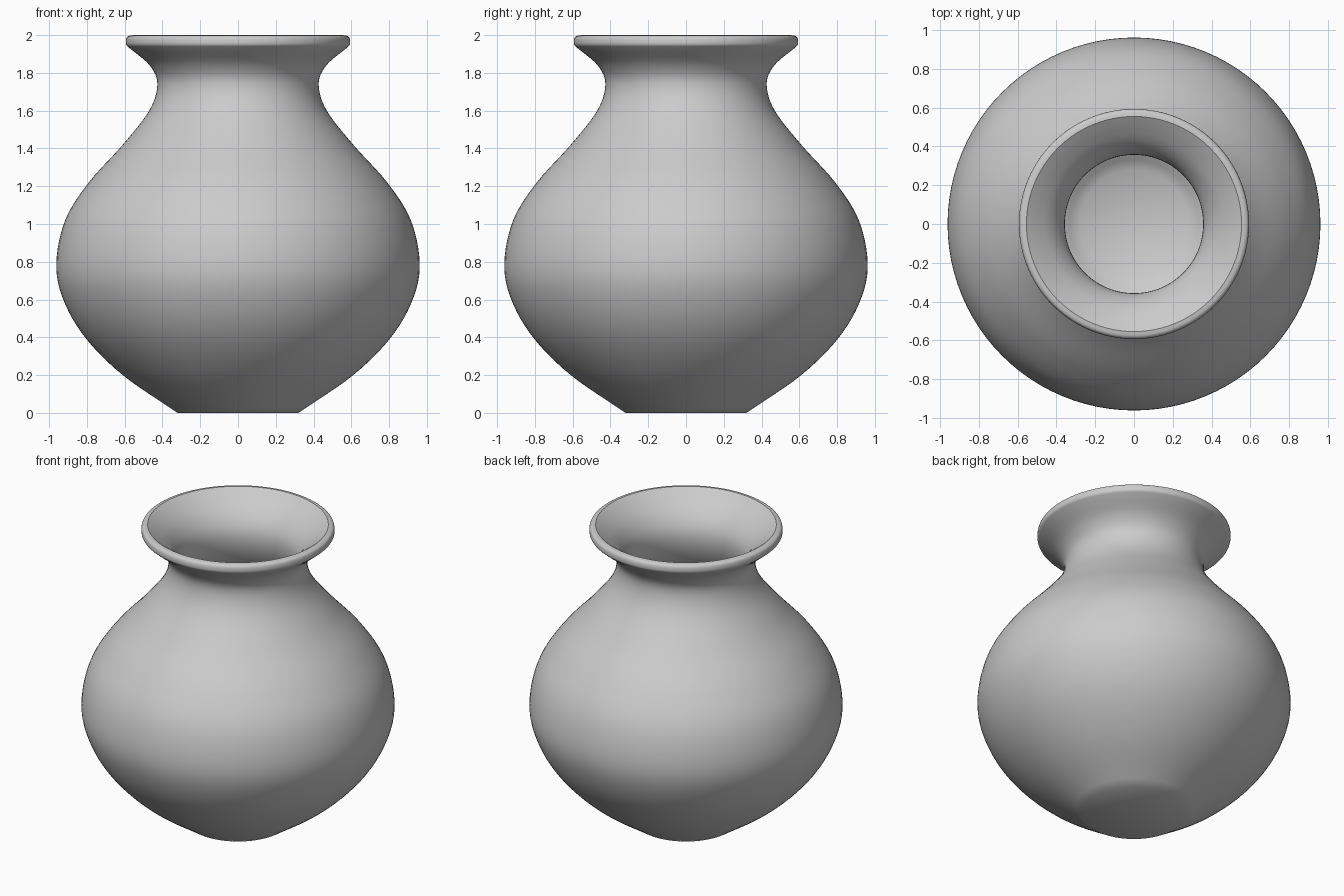
import bpy, bmesh, math
from mathutils import Vector

if "Cube" in bpy.data.objects:
    bpy.data.objects.remove(bpy.data.objects["Cube"])

SEGMENTS = 96
WALL = 0.07


def smooth_path(pts, steps):
    """Catmull-Rom curve through the points."""
    p = [Vector(q) for q in pts]
    p = [2 * p[0] - p[1]] + p + [2 * p[-1] - p[-2]]
    out = []
    for a, b, c, d in zip(p, p[1:], p[2:], p[3:]):
        for i in range(steps):
            t = i / steps
            out.append(0.5 * (2 * b + (c - a) * t + (2 * a - 5 * b + 4 * c - d) * t ** 2
                              + (3 * b - a - 3 * c + d) * t ** 3))
    return out + [p[-2]]


def offset_path(path, dist):
    """Shift the path towards the axis along its normals."""
    out = []
    for i, q in enumerate(path):
        t = (path[min(i + 1, len(path) - 1)] - path[max(i - 1, 0)]).normalized()
        out.append(q + Vector((-t.y, t.x)) * dist)
    return out


def lathe(name, profile, material):
    """Revolve a (radius, height) profile around z."""
    bm = bmesh.new()
    verts = [bm.verts.new((r, 0, z)) for r, z in profile]
    edges = [bm.edges.new(pair) for pair in zip(verts, verts[1:])]
    bmesh.ops.spin(bm, geom=verts + edges, cent=(0, 0, 0), axis=(0, 0, 1),
                   angle=math.tau, steps=SEGMENTS, use_merge=True)
    bmesh.ops.remove_doubles(bm, verts=bm.verts, dist=1e-5)
    bmesh.ops.recalc_face_normals(bm, faces=bm.faces)
    mesh = bpy.data.meshes.new(name)
    bm.to_mesh(mesh)
    bm.free()
    obj = bpy.data.objects.new(name, mesh)
    bpy.context.collection.objects.link(obj)
    mesh.materials.append(material)
    bpy.context.view_layer.objects.active = obj
    obj.select_set(True)
    bpy.ops.object.shade_smooth_by_angle(angle=math.radians(35))
    return obj


clay = bpy.data.materials.new("grey clay")
clay.use_nodes = True
grey = (0.6, 0.6, 0.6, 1)
clay.diffuse_color = grey
clay.node_tree.nodes["Principled BSDF"].inputs["Base Color"].default_value = grey

# Outer wall from foot to lip
outer = smooth_path([(0.32, 0), (0.61, 0.2), (0.81, 0.4), (0.925, 0.6), (0.962, 0.79),
                     (0.915, 1.02), (0.79, 1.22), (0.61, 1.42), (0.47, 1.6),
                     (0.427, 1.74), (0.468, 1.84), (0.575, 1.932)], 6)
# Rounded rim
rim = smooth_path([(0.575, 1.932), (0.592, 1.95), (0.592, 1.98), (0.58, 1.995), (0.555, 2.0)], 4)
# Inner wall follows the outer one, from lip down to the floor
inner = offset_path(outer, WALL)[::-1]
inner[0] = rim[-1]
floor = inner[-1].y

profile = [Vector((0, 0))] + outer + rim[1:] + inner[1:] + [Vector((0, floor))]
lathe("vase", profile, clay)
